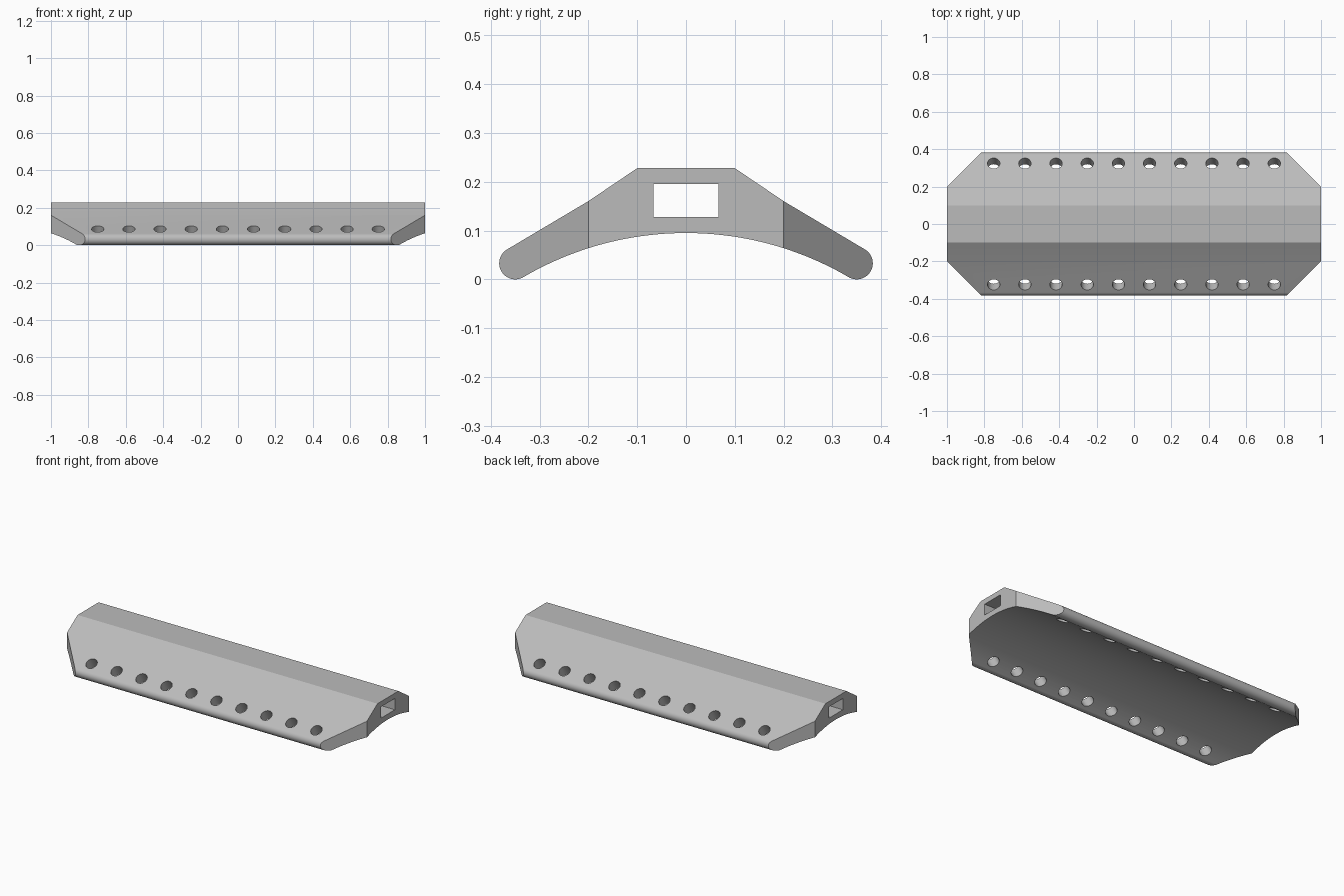
import bpy, bmesh
from math import sin, cos, radians, sqrt
from mathutils import Matrix, Vector

cube = bpy.data.objects.get("Cube")
if cube:
    bpy.data.objects.remove(cube)

grey = bpy.data.materials.new("plain_grey")
grey.use_nodes = True
colour = (0.5, 0.5, 0.5, 1)
grey.diffuse_color = colour
grey.node_tree.nodes["Principled BSDF"].inputs["Base Color"].default_value = colour


def make_object(name, bm):
    bmesh.ops.recalc_face_normals(bm, faces=bm.faces)
    mesh = bpy.data.meshes.new(name)
    bm.to_mesh(mesh)
    bm.free()
    mesh.materials.append(grey)
    obj = bpy.data.objects.new(name, mesh)
    bpy.context.collection.objects.link(obj)
    return obj


def extrude(bm, points, vector):
    face = bm.faces.new([bm.verts.new(p) for p in points])
    moved = bmesh.ops.extrude_face_region(bm, geom=[face])["geom"]
    bmesh.ops.translate(bm, vec=vector,
                        verts=[v for v in moved if isinstance(v, bmesh.types.BMVert)])


# Cross-section: flat ridge, sloping sides, rounded tips, arched underside
TIP_Y, TIP_R = 0.35, 0.033
ARCH_R, ARCH_TOP, ARCH_END = 0.66, 0.095, 0.335
half = [(0.1, 0.228), (0.2, 0.1605)]
for i in range(31):
    a = radians(60 - i * 175 / 30)
    half.append((TIP_Y + TIP_R * cos(a), TIP_R + TIP_R * sin(a)))
for i in range(24):
    y = ARCH_END * (1 - i / 24)
    half.append((y, ARCH_TOP - ARCH_R + sqrt(ARCH_R ** 2 - y ** 2)))
section = half + [(0, ARCH_TOP)] + [(-y, z) for y, z in reversed(half)]
bm = bmesh.new()
extrude(bm, [(-1, y, z) for y, z in section], Vector((2, 0, 0)))
body = make_object("arched_bracket", bm)

# Cutter for the rectangular channel through the length
bm = bmesh.new()
bmesh.ops.create_cube(bm, size=1, matrix=Matrix.Translation((0, 0, 0.162))
                      @ Matrix.Diagonal((3, 0.133, 0.068, 1)))
cutters = [make_object("channel_cutter", bm)]

# Cutter for the four chamfered corners
bm = bmesh.new()
for sx in (-1, 1):
    for sy in (-1, 1):
        extrude(bm, [(sx * x, sy * y, -1) for x, y in ((1.2, 0), (1.2, 0.6), (0.6, 0.6))],
                Vector((0, 0, 2)))
cutters.append(make_object("corner_cutter", bm))

# Cutter for the rows of holes, square to the sloping sides
bm = bmesh.new()
for side in (-1, 1):
    for i in range(10):
        place = (Matrix.Translation((-0.75 + i / 6, side * 0.325, 0.088))
                 @ Matrix.Rotation(radians(-30 * side), 4, "X"))
        bmesh.ops.create_cone(bm, cap_ends=True, segments=32, radius1=0.033,
                              radius2=0.033, depth=0.3, matrix=place)
cutters.append(make_object("hole_cutter", bm))

# Apply the cuts
bpy.context.view_layer.objects.active = body
for cutter in cutters:
    cutter.hide_render = True
    mod = body.modifiers.new(cutter.name, "BOOLEAN")
    mod.operation, mod.solver, mod.object = "DIFFERENCE", "EXACT", cutter
    bpy.ops.object.modifier_apply(modifier=mod.name)
for cutter in cutters:
    bpy.data.objects.remove(cutter)

# Smooth the rounded parts and keep real edges sharp
bpy.ops.object.select_all(action="DESELECT")
body.select_set(True)
bpy.ops.object.shade_smooth_by_angle(angle=radians(20))
